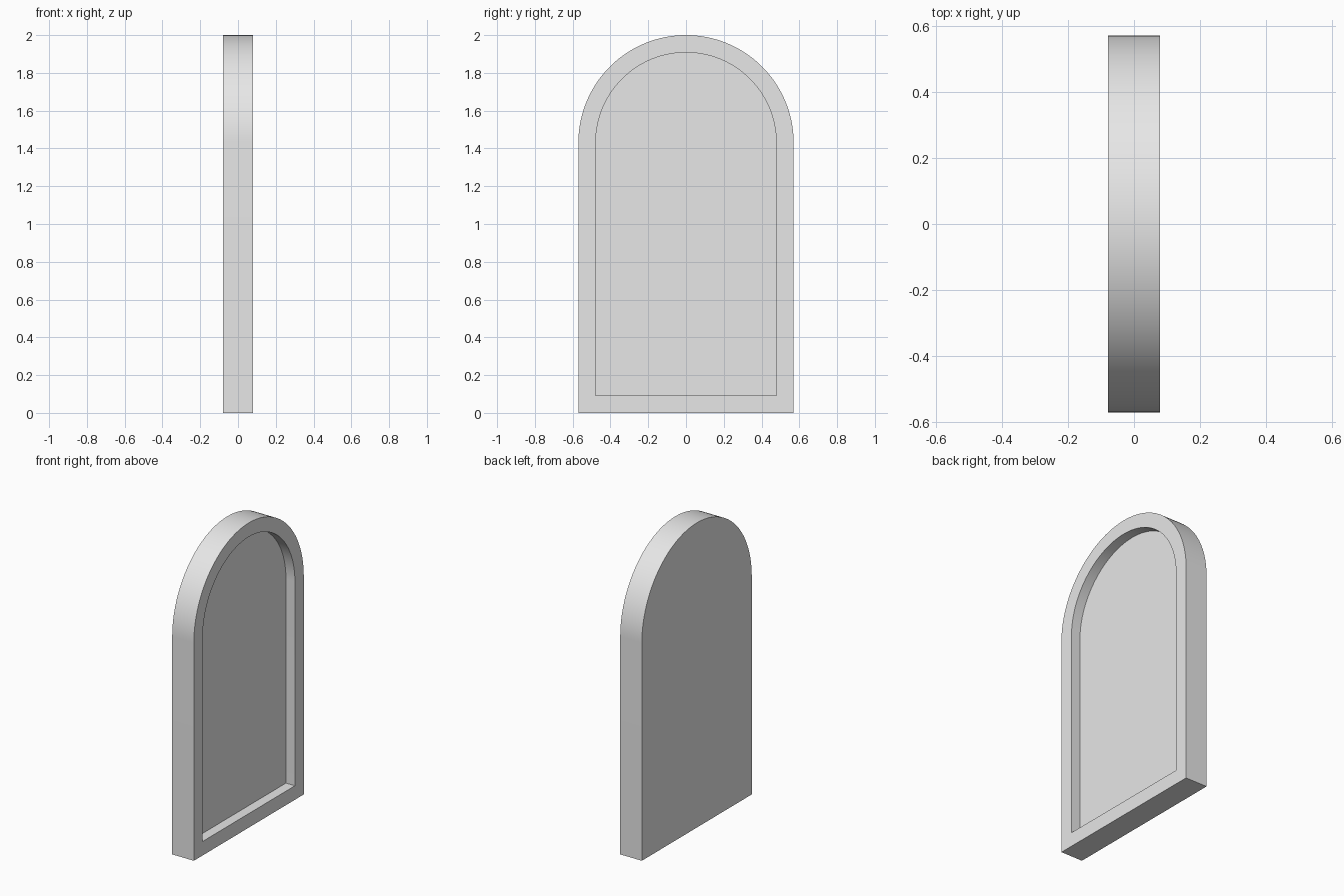
import bpy, bmesh, math

cube = bpy.data.objects.get("Cube")
if cube:
    bpy.data.objects.remove(cube, do_unlink=True)

HALF = 0.0785      # half thickness
RADIUS = 0.57      # outer arch radius
SPRING = 1.43      # height where the arch begins
BORDER = 0.092     # rim width
DEPTH = 0.065      # recess depth
STEPS = 64

grey = bpy.data.materials.new("plain_grey")
grey.use_nodes = True
colour = (0.8, 0.8, 0.8, 1)
grey.diffuse_color = colour
grey.node_tree.nodes["Principled BSDF"].inputs["Base Color"].default_value = colour


def arch_loop(bm, x, inset):
    """Arched outline in the plane at x, counter-clockwise seen from +x."""
    r = RADIUS - inset
    pts = [(-r, inset), (r, inset)]
    for i in range(STEPS + 1):
        a = math.pi * i / STEPS
        pts.append((r * math.cos(a), SPRING + r * math.sin(a)))
    return [bm.verts.new((x, y, z)) for y, z in pts]


def bridge(bm, a, b):
    n = len(a)
    for i in range(n):
        j = (i + 1) % n
        bm.faces.new((a[i], a[j], b[j], b[i]))


# Arched slab: back, outer side, rim, recess wall and recess floor
bm = bmesh.new()
loops = [arch_loop(bm, x, inset) for x, inset in (
    (-HALF, 0), (HALF, 0), (HALF, BORDER), (HALF - DEPTH, BORDER))]
for a, b in zip(loops, loops[1:]):
    bridge(bm, a, b)
bm.faces.new(loops[0][::-1])
bm.faces.new(loops[-1])
bmesh.ops.recalc_face_normals(bm, faces=bm.faces)

mesh = bpy.data.meshes.new("arched_panel")
bm.to_mesh(mesh)
bm.free()
mesh.materials.append(grey)
panel = bpy.data.objects.new("arched_panel", mesh)
bpy.context.collection.objects.link(panel)

bpy.ops.object.select_all(action="DESELECT")
panel.select_set(True)
bpy.context.view_layer.objects.active = panel
bpy.ops.object.shade_smooth_by_angle(angle=math.radians(30))
